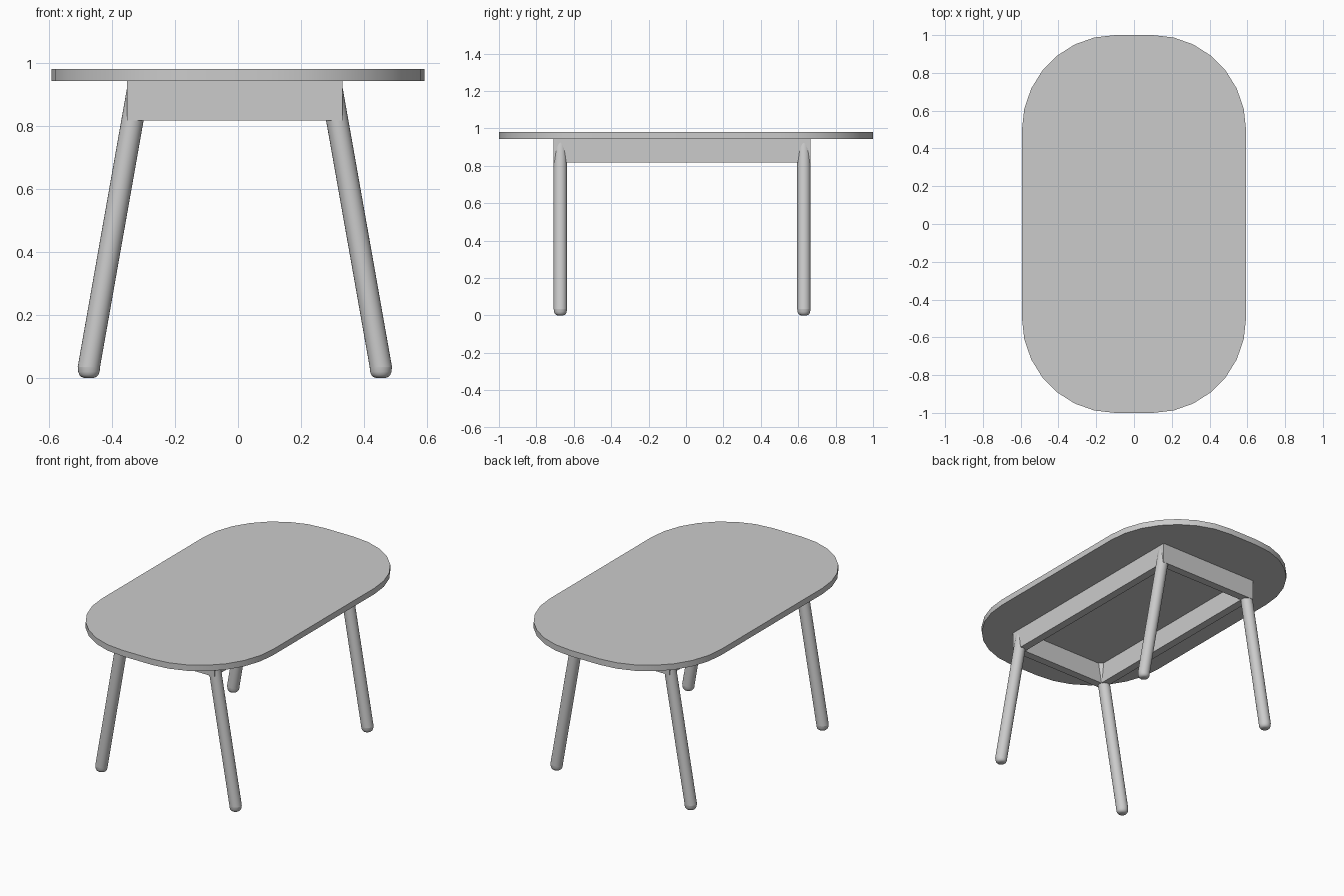
import bpy
from math import sin, cos, pi, radians

if "Cube" in bpy.data.objects:
    bpy.data.objects.remove(bpy.data.objects["Cube"])

CX, CY = -0.01, -0.021      # centre of the base frame
TOP_Z, UNDER_Z = 0.98, 0.943
APRON_Z = 0.817
FOOT_Z = 0.035
LEG_R = 0.0355
SIDES = 24


def loft(name, rings):
    """Closed, capped skin through rings with equal point counts."""
    n = len(rings[0])
    verts = [p for r in rings for p in r]
    faces = [(k * n + i, k * n + (i + 1) % n, (k + 1) * n + (i + 1) % n, (k + 1) * n + i)
             for k in range(len(rings) - 1) for i in range(n)]
    faces.append(tuple(reversed(range(n))))
    faces.append(tuple(range((len(rings) - 1) * n, len(rings) * n)))
    me = bpy.data.meshes.new(name)
    me.from_pydata(verts, [], faces)
    ob = bpy.data.objects.new(name, me)
    bpy.context.collection.objects.link(ob)
    bpy.ops.object.select_all(action='DESELECT')
    bpy.context.view_layer.objects.active = ob
    ob.select_set(True)
    bpy.ops.object.shade_smooth_by_angle(angle=radians(35))
    return ob


def circle(x, y, z, r):
    return [(x + r * cos(2 * pi * i / SIDES), y + r * sin(2 * pi * i / SIDES), z)
            for i in range(SIDES)]


# tabletop: rounded oblong slab
outline = []
for q, (sx, sy) in enumerate([(1, 1), (-1, 1), (-1, -1), (1, -1)]):
    for i in range(8):
        a = (q + i / 7) * pi / 2
        outline.append((sx * 0.1 + 0.493 * cos(a), sy * 0.5 + 0.5 * sin(a)))
loft("tabletop", [[(x, y, z) for x, y in outline] for z in (UNDER_Z, TOP_Z)])

# apron: open rectangular frame under the top
HX, HY, T = 0.342, 0.687, 0.05


def rect(inset, z):
    hx, hy = HX - inset, HY - inset
    return [(CX + sx * hx, CY + sy * hy, z)
            for sx, sy in ((-1, -1), (1, -1), (1, 1), (-1, 1))]


verts = rect(0, APRON_Z) + rect(0, UNDER_Z) + rect(T, UNDER_Z) + rect(T, APRON_Z)
faces = [(k * 4 + i, k * 4 + (i + 1) % 4, (k + 1) % 4 * 4 + (i + 1) % 4, (k + 1) % 4 * 4 + i)
         for k in range(4) for i in range(4)]
me = bpy.data.meshes.new("apron")
me.from_pydata(verts, [], faces)
bpy.context.collection.objects.link(bpy.data.objects.new("apron", me))

# splayed legs with rounded foot caps
for sy, end in ((-1, "front"), (1, "back")):
    for sx, side in ((-1, "left"), (1, "right")):
        y = CY + sy * 0.651
        foot_x, top_x = CX + sx * 0.4635, CX + sx * 0.303
        loft(f"{end}_{side}_leg", [circle(foot_x, y, FOOT_Z, LEG_R),
                                   circle(top_x, y, UNDER_Z, LEG_R)])
        profile = [(0.016, 0), (0.024, 0.003), (0.030, 0.009), (0.034, 0.019), (0.0355, FOOT_Z)]
        loft(f"{end}_{side}_foot", [circle(foot_x, y, z, r) for r, z in profile])
